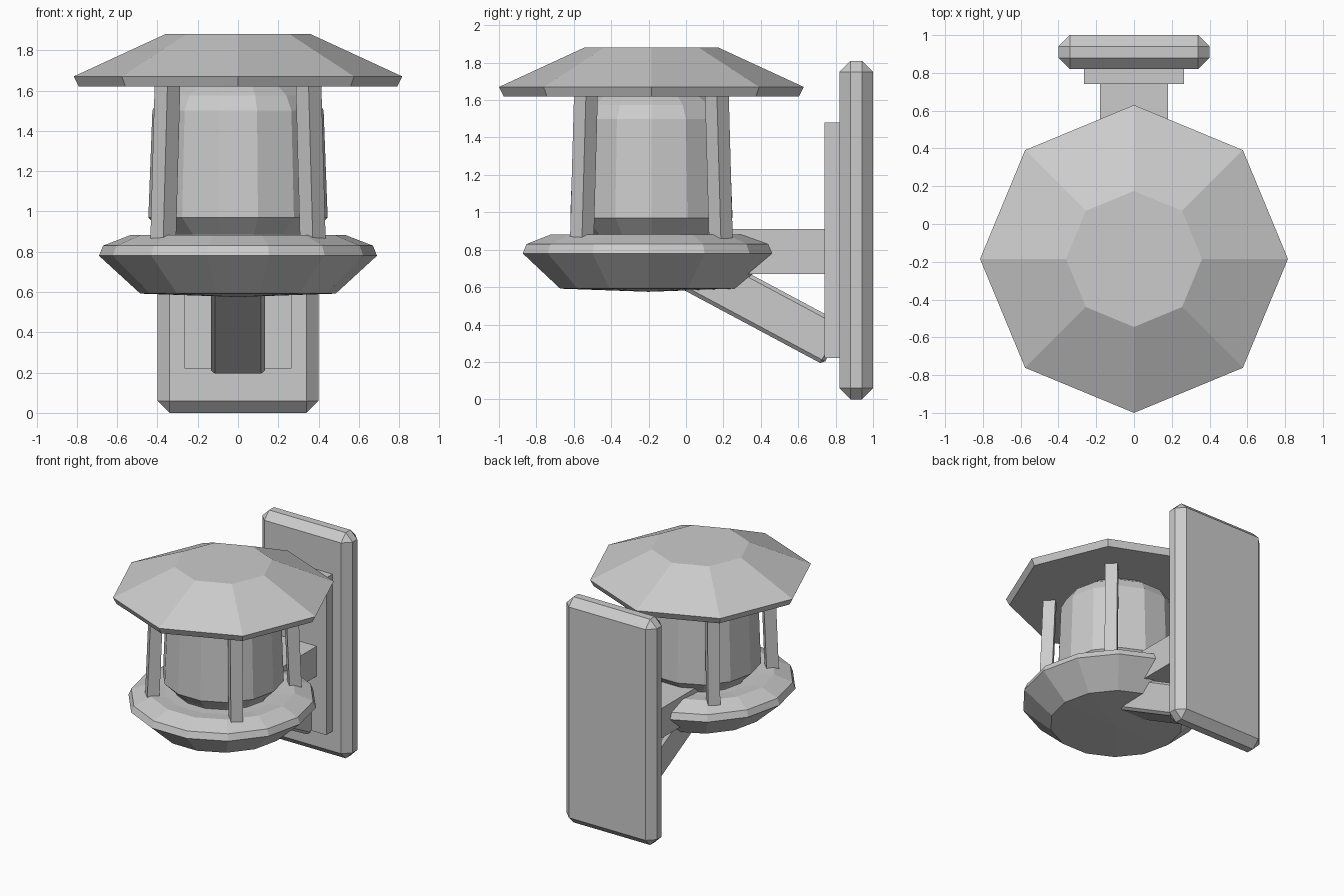
import bpy, bmesh, math
from mathutils import Matrix, Vector

if "Cube" in bpy.data.objects:
    bpy.data.objects.remove(bpy.data.objects["Cube"])

CY = -0.185  # lantern axis in y

mat = bpy.data.materials.new("light_grey")
mat.diffuse_color = (0.6, 0.6, 0.6, 1)
mat.use_nodes = True
mat.node_tree.nodes["Principled BSDF"].inputs["Base Color"].default_value = mat.diffuse_color


def finish(name, bm):
    bmesh.ops.recalc_face_normals(bm, faces=bm.faces)
    me = bpy.data.meshes.new(name)
    bm.to_mesh(me)
    bm.free()
    me.materials.append(mat)
    ob = bpy.data.objects.new(name, me)
    bpy.context.collection.objects.link(ob)
    return ob


def lathe(name, profile, sides, cy):
    """Faceted turned part; a radius of 0 makes a pole."""
    bm = bmesh.new()
    rings = []
    for r, z in profile:
        n = 1 if r == 0 else sides
        rings.append([bm.verts.new((r * math.cos(2 * math.pi * i / sides),
                                    cy + r * math.sin(2 * math.pi * i / sides), z))
                      for i in range(n)])
    for a, b in zip(rings, rings[1:]):
        for i in range(sides):
            j = (i + 1) % sides
            loop = [a[i % len(a)], a[j % len(a)], b[j % len(b)], b[i % len(b)]]
            bm.faces.new(list(dict.fromkeys(loop)))
    for ring in (rings[0], rings[-1]):
        if len(ring) > 1:
            bm.faces.new(ring)
    return finish(name, bm)


def box(name, lo, hi, bevel=0, matrix=None):
    lo, hi = Vector(lo), Vector(hi)
    bm = bmesh.new()
    bmesh.ops.create_cube(bm, size=1)
    bmesh.ops.scale(bm, vec=hi - lo, verts=bm.verts)
    bmesh.ops.translate(bm, vec=(lo + hi) / 2, verts=bm.verts)
    if bevel:
        bmesh.ops.bevel(bm, geom=bm.edges[:], offset=bevel, segments=1,
                        affect='EDGES', profile=0.5)
    if matrix:
        bm.transform(matrix)
    return finish(name, bm)


# Wall mount
box("wall_plate", (-0.4, 0.82, 0), (0.4, 1.0, 1.81), 0.06)
box("mounting_block", (-0.265, 0.74, 0.22), (0.265, 0.84, 1.48))
box("support_arm", (-0.18, 0.1, 0.67), (0.18, 0.76, 0.91))

# Sloping strut under the base, local y runs down along the strut
slope = Matrix.Translation((0, 0.735, 0.185)) @ Matrix.Rotation(-math.atan(0.535), 4, 'X')
box("diagonal_strut", (-0.135, -0.9, 0), (0.135, 0, 0.243), 0.02, slope)

# Base dish, glass and roof
lathe("base_dish", [(0, 0.575), (0.485, 0.592), (0.69, 0.78), (0.67, 0.83),
                    (0.535, 0.882), (0.42, 0.87), (0, 0.86)], 14, -0.2)
lathe("glass", [(0.34, 0.85), (0.36, 0.885), (0.445, 0.97), (0.425, 1.5),
                (0.385, 1.575), (0.31, 1.63)], 14, CY)
lathe("roof", [(0.79, 1.62), (0.815, 1.67), (0.36, 1.88)], 8, CY)

# Four slightly leaning posts, faces turned outward
for k in range(4):
    ang = math.radians(45 + 90 * k)
    bm = bmesh.new()
    bmesh.ops.create_cube(bm, size=1)
    for v in bm.verts:
        top = v.co.z > 0
        v.co = Vector((v.co.x * 0.09 + (0.495 if top else 0.525),
                       v.co.y * 0.09, 1.63 if top else 0.86))
    bm.transform(Matrix.Translation((0, CY, 0)) @ Matrix.Rotation(ang, 4, 'Z'))
    finish(f"post_{k + 1}", bm)
